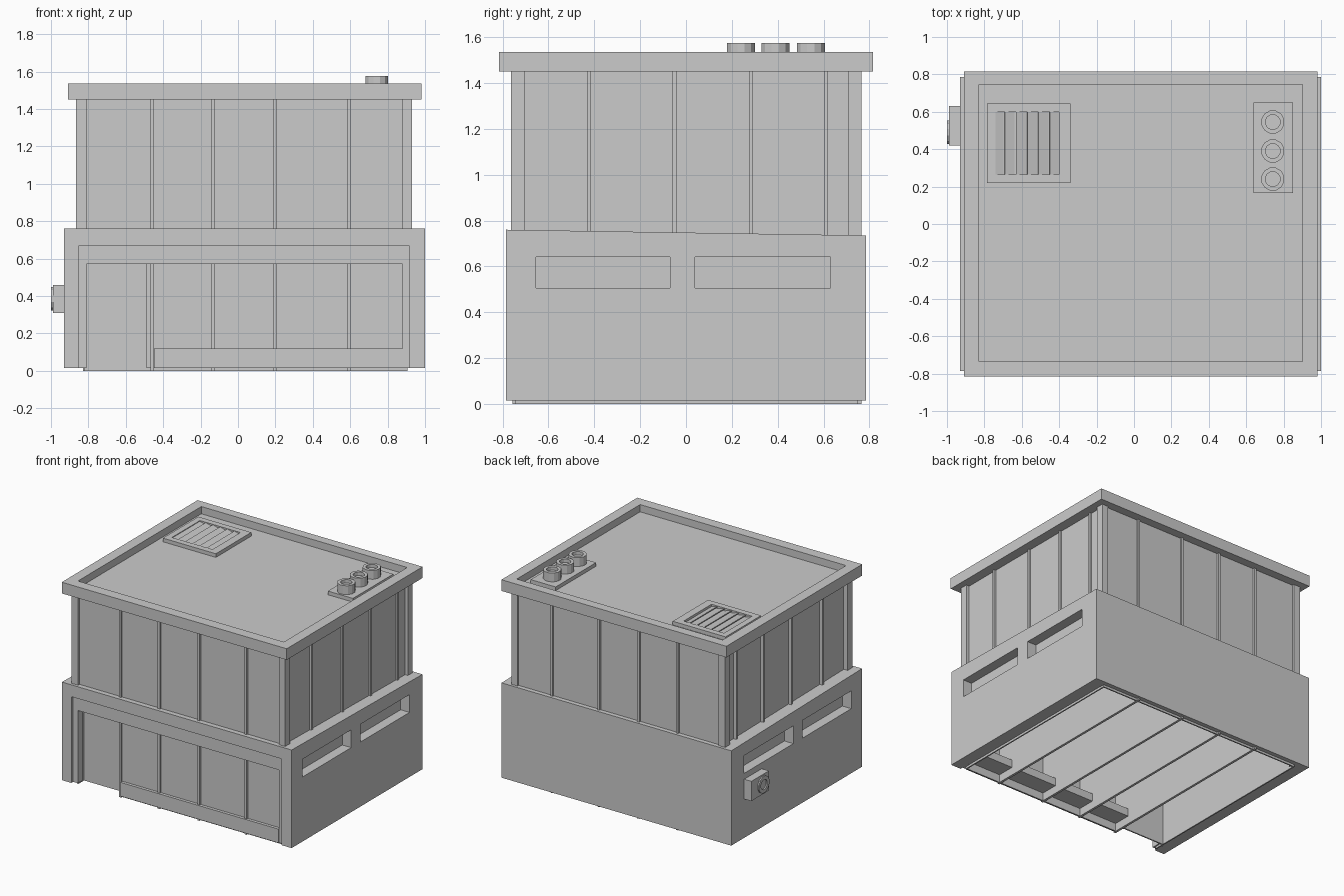
import bpy, bmesh, math
from mathutils import Matrix

if "Cube" in bpy.data.objects:
    bpy.data.objects.remove(bpy.data.objects["Cube"])


def mesh_obj(name, bm):
    bmesh.ops.recalc_face_normals(bm, faces=bm.faces)
    me = bpy.data.meshes.new(name)
    bm.to_mesh(me)
    bm.free()
    ob = bpy.data.objects.new(name, me)
    bpy.context.collection.objects.link(ob)
    return ob


def boxes(name, specs):
    """One object from boxes given as (x0, x1, y0, y1, z0, z1)."""
    bm = bmesh.new()
    for x0, x1, y0, y1, z0, z1 in specs:
        m = Matrix.Translation(((x0 + x1) / 2, (y0 + y1) / 2, (z0 + z1) / 2))
        m = m @ Matrix.Diagonal((x1 - x0, y1 - y0, z1 - z0, 1))
        bmesh.ops.create_cube(bm, size=1, matrix=m)
    return mesh_obj(name, bm)


def cut(ob, *specs):
    """Subtract boxes from an object one by one."""
    for s in specs:
        cutter = boxes("cutter", [s])
        cutter.hide_render = True
        mod = ob.modifiers.new("cut", 'BOOLEAN')
        mod.operation = 'DIFFERENCE'
        mod.solver = 'EXACT'
        mod.object = cutter
        bpy.context.view_layer.objects.active = ob
        bpy.ops.object.modifier_apply(modifier=mod.name)
        bpy.data.objects.remove(cutter)


def cup(name, r, r_in, h, floor, matrix, n=12):
    """Low-poly cylinder with a round recess in its top."""
    bm = bmesh.new()
    rings = []
    for rad, z in ((r, 0), (r, h), (r_in, h), (r_in, floor)):
        rings.append([bm.verts.new((rad * math.cos(2 * math.pi * (i + .5) / n),
                                    rad * math.sin(2 * math.pi * (i + .5) / n), z)) for i in range(n)])
    for a, b in zip(rings, rings[1:]):
        for i in range(n):
            j = (i + 1) % n
            bm.faces.new((a[i], a[j], b[j], b[i]))
    bm.faces.new(rings[0])
    bm.faces.new(rings[-1])
    bm.transform(matrix)
    return mesh_obj(name, bm)


# Ground floor walls: sloping-top profile extruded along x, hollowed, windows recessed
bm = bmesh.new()
prof = [(-.785, .015), (.785, .015), (.785, .735), (-.785, .76)]
f = bm.faces.new([bm.verts.new((-.93, y, z)) for y, z in prof])
ext = bmesh.ops.extrude_face_region(bm, geom=[f])
bmesh.ops.translate(bm, vec=(1.93, 0, 0), verts=[v for v in ext['geom'] if isinstance(v, bmesh.types.BMVert)])
walls = mesh_obj("ground_floor_walls", bm)
cut(walls, (-.832, .907, -.738, .752, -1, 2), (-.85, .915, -1, -.70, -1, .67))
for y0, y1 in ((-.655, -.07), (.04, .63)):
    cut(walls, (.925, 1.2, y0, y1, .505, .64), (-1.2, -.855, y0, y1, .505, .64))

# Glazing panels, with the door set back
boxes("glazing", [
    (-.83, .905, .74, .75, 0, 1.46),
    (-.83, -.82, -.745, .75, 0, 1.46),
    (.895, .905, -.745, .75, 0, 1.46),
    (-.83, .905, -.745, -.735, .57, 1.46),
    (-.46, .905, -.745, -.735, 0, .57)])
boxes("door", [(-.82, -.46, -.675, -.665, .0, .6)])
boxes("door_jamb", [(-.49, -.465, -.70, -.665, .015, .57)])

# Full-depth dividing fins that show as mullions front and back
boxes("dividing_fins", [(x - .009, x + .009, -.758, .765, 0, 1.46) for x in (-.46, -.135, .2, .595)])

# Side mullions of the upper floor
boxes("side_mullions", [(x, x + .04, y - .008, y + .008, .7, 1.46)
                        for x in (-.855, .88) for y in (-.425, -.05, .285, .61)])

# Corner columns
boxes("corner_columns", [(x0, x1, y0, y1, .015, 1.46)
                         for x0, x1 in ((-.865, -.81), (.88, .93))
                         for y0, y1 in ((-.763, -.705), (.71, .765))])

# Shopfront header and sill
boxes("shopfront_header", [(-.85, .915, -.768, -.70, .57, .67)])
boxes("shopfront_sill", [(-.45, .88, -.768, -.74, .015, .12)])
boxes("window_bench", [(-.45, .88, -.735, -.60, .06, .12)])

# Roof slab with recessed deck
roof = boxes("roof", [(-.91, .98, -.815, .815, 1.45, 1.535)])
cut(roof, (-.83, .90, -.735, .745, 1.48, 2))

# Rooftop grille: frame and tilted slats
grille = boxes("grille_frame", [(-.785, -.34, .22, .645, 1.475, 1.508)])
cut(grille, (-.74, -.40, .265, .60, 1.488, 2))
bm = bmesh.new()
for i in range(6):
    m = Matrix.Translation((-.725 + i * .06, .4325, 1.495)) @ Matrix.Rotation(.3, 4, 'Y')
    bmesh.ops.create_cube(bm, size=1, matrix=m @ Matrix.Diagonal((.055, .335, .006, 1)))
mesh_obj("grille_slats", bm)

# Row of three round vents on a plinth
boxes("vent_plinth", [(.64, .85, .165, .65, 1.475, 1.508)])
for y in (.24, .39, .545):
    cup("roof_vent", .063, .04, .075, .05, Matrix.Translation((.742, y, 1.5)))

# Wall unit with a fan ring on the left side
boxes("wall_unit", [(-.99, -.92, .42, .63, .31, .46)])
cup("fan_ring", .065, .038, .015, .006,
    Matrix.Translation((-.985, .49, .385)) @ Matrix.Rotation(-math.pi / 2, 4, 'Y'))
